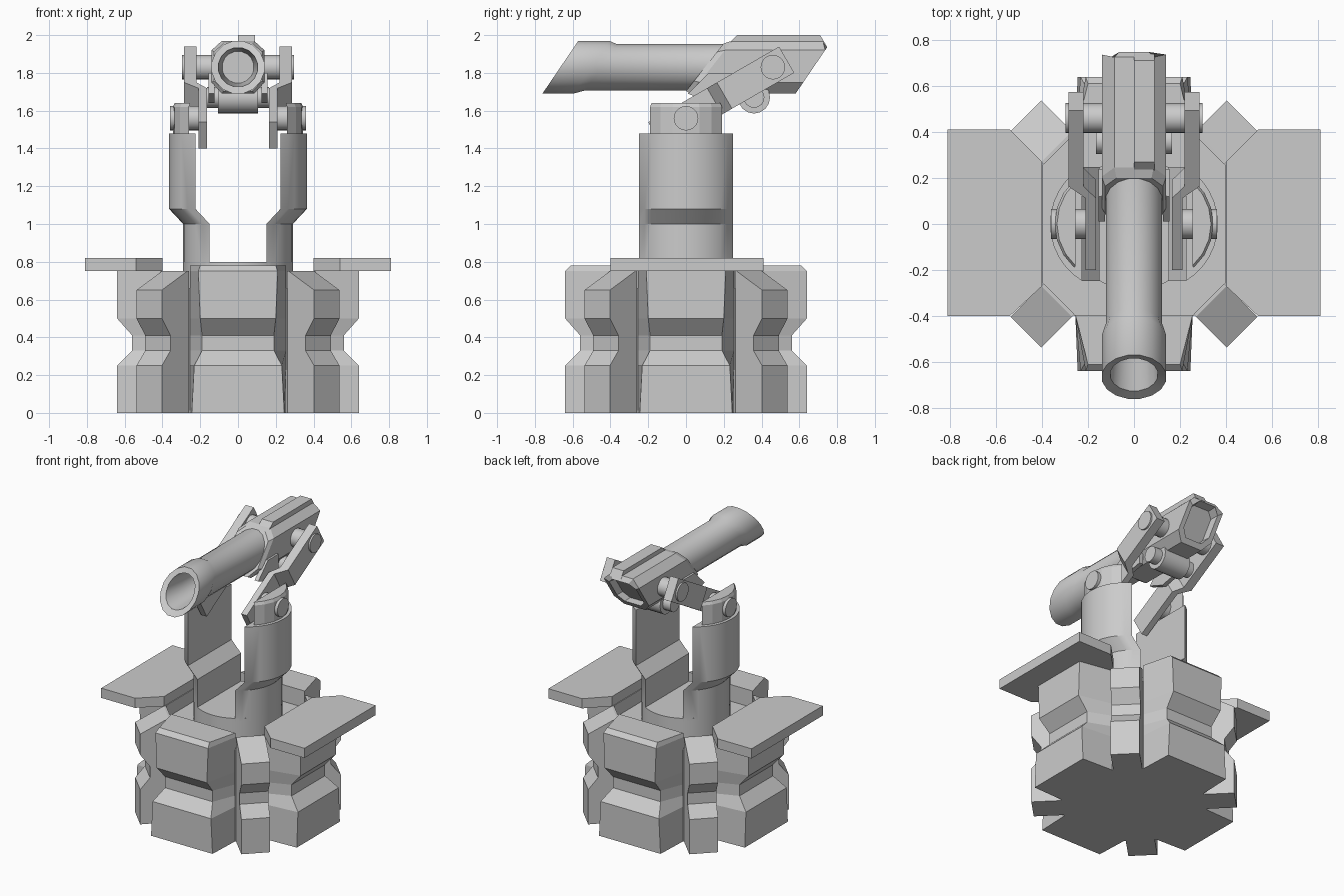
import bpy, bmesh
from math import pi, sin, cos, acos, radians
from mathutils import Vector, Matrix

if "Cube" in bpy.data.objects:
    bpy.data.objects.remove(bpy.data.objects["Cube"])


def loft(name, rings, smooth=False, mat=None):
    """Skin a list of equal-length rings and cap both ends."""
    bm = bmesh.new()
    rows = [[bm.verts.new(p) for p in r] for r in rings]
    n = len(rows[0])
    for a, b in zip(rows, rows[1:]):
        for i in range(n):
            j = (i + 1) % n
            bm.faces.new((a[i], a[j], b[j], b[i]))
    bm.faces.new(rows[0])
    bm.faces.new(rows[-1])
    if mat:
        bm.transform(mat)
    bmesh.ops.recalc_face_normals(bm, faces=bm.faces)
    me = bpy.data.meshes.new(name)
    bm.to_mesh(me)
    bm.free()
    if smooth:
        me.polygons.foreach_set("use_smooth", [True] * len(me.polygons))
        me.set_sharp_from_angle(angle=radians(32))
    ob = bpy.data.objects.new(name, me)
    bpy.context.collection.objects.link(ob)
    return ob


def prism(name, pts, z0, z1, mat=None):
    return loft(name, [[(x, y, z) for x, y in pts] for z in (z0, z1)], mat=mat)


def x_cylinder(name, y, z, r, x0, x1, n=20):
    ring = lambda x: [(x, y + r * cos(2 * pi * i / n), z + r * sin(2 * pi * i / n)) for i in range(n)]
    return loft(name, [ring(x0), ring(x1)], True)


def segment(r, flat, n=12):
    """Circle segment beyond x = flat."""
    a = acos(flat / r)
    return [(r * cos(t), r * sin(t)) for t in (-a + 2 * a * i / n for i in range(n + 1))]


def rot(deg):
    return Matrix.Rotation(radians(deg), 4, 'Z')


FLIP = Matrix.Scale(-1, 4, (1, 0, 0))
SIDES = (("right", Matrix.Identity(4)), ("left", FLIP))

# Base core: octagon filling the middle of the ring
octagon = [(.40, -.26), (.40, .26), (.26, .40), (-.26, .40),
           (-.40, .26), (-.40, -.26), (-.26, -.40), (.26, -.40)]
prism("base_core", octagon, 0, .66)

# Base ring: four wide blocks and four narrow diagonal blocks, waisted in the middle
wide = [(0, .64, .245), (.25, .64, .232), (.33, .56, .19), (.41, .56, .19),
        (.5, .64, .20), (.75, .64, .21)]
narrow = [(0, .665, .095), (.25, .665, .095), (.33, .60, .095), (.41, .60, .095),
          (.5, .665, .095), (.65, .665, .095), (.75, .475, .095)]
for k, side in enumerate(("right", "back", "left", "front")):
    rows = wide + ([(.78, .61, .20)] if k % 2 else [])
    loft("wide_block_" + side,
         [[(.395, -.255, z), (r, -w, z), (r, w, z), (.395, .255, z)] for z, r, w in rows],
         mat=rot(90 * k))
    loft("diagonal_block_%d" % (k + 1),
         [[(.46, -w, z), (r, -w, z), (r, w, z), (.46, w, z)] for z, r, w in narrow],
         mat=rot(90 * k + 45))

# Central turntable drum
n = 32
loft("turntable", [[(.29 * cos(2 * pi * i / n), .29 * sin(2 * pi * i / n), z) for i in range(n)]
                   for z in (.6, .80)], True)

plate = [(.81, -.40), (.81, .41), (.54, .41), (.40, .27), (.40, -.27), (.54, -.40)]
# Dog-legged link outline: (distance along link, x inner, x outer)
link = [(0, .165, .21), (.36, .165, .21), (.42, .22, .285), (.80, .22, .285)]
u = Vector((0, cos(radians(30)), sin(radians(30))))
v = Vector((0, -u.z, u.y)) * .08
origin = Vector((0, -.16, 1.47))

for side, m in SIDES:
    # Side step plates
    prism("side_plate_" + side, plate, .75, .82, m)
    # Upright arms
    arm = segment(.29, .15)
    loft("arm_" + side, [[(x + s, y, z) for x, y in arm]
                         for z, s in ((.78, 0), (1.0, 0), (1.08, .075), (1.48, .075))], True, m)
    # Knuckles on the arms
    kn = segment(.255, .17, 6)
    loft("knuckle_" + side, [[(x * f + .09, y * f, z) for x, y in kn]
                             for z, f in ((1.46, 1), (1.62, 1), (1.64, .96))], mat=m)
    # Tilt links
    rings = []
    for d, xi, xo in link:
        c = origin + u * d
        rings.append([c + v * sy + Vector((x, 0, 0))
                      for sy, x in ((-1, xi), (-1, xo), (1, xo), (1, xi))])
    loft("tilt_link_" + side, rings, mat=m)
    # Pins
    s = 1 if side == "right" else -1
    x_cylinder("lower_pin_" + side, 0, 1.56, .065, s * .19, s * .36)
    x_cylinder("upper_pin_" + side, .46, 1.83, .065, s * .12, s * .297)
    # Cheek plates beside the housing
    loft("cheek_" + side, [[(x, .01, 1.69), (x, .14, 1.64), (x, .24, 1.66), (x, .24, 1.80), (x, .12, 1.80)]
                           for x in (.125, .155)], mat=m)

# Housing: sheared octagonal body with recessed rear
ZC = 1.83
section = [(-.14, -.08), (-.085, -.14), (.085, -.14), (.14, -.08),
           (.14, .09), (.085, .14), (-.085, .14), (-.14, .09)]


def front_y(z):
    return .115 + .79 * (z - ZC)


def rear_y(z):
    return .75 - .68 * (1.94 - z) if z < 1.95 else .725


def housing_ring(scale, f, dy=0):
    return [(x * scale, f(ZC + z * scale) + dy, ZC + z * scale) for x, z in section]


loft("housing", [housing_ring(.9, front_y, -.015), housing_ring(1, front_y, .02), housing_ring(1, rear_y),
                 housing_ring(.76, rear_y), housing_ring(.72, rear_y, -.06)])
# Raised rail on top of the housing
loft("top_rail", [[(x, .22, 1.95), (x, .27, 2.0), (x, .71, 2.0), (x, .74, 1.95)] for x in (0, .09)])
# Roller under the housing
x_cylinder("under_roller", .36, 1.67, .085, -.105, .105, 16)
x_cylinder("under_roller_axle", .36, 1.67, .055, -.165, .165, 16)

# Barrel with flared, slant-cut muzzle and bore: (centre y, radius, shear)
N = 16
barrel = [(.30, .125, 0), (-.45, .125, .68), (-.50, .142, .68), (-.665, .142, .68),
          (-.655, .105, .68), (-.50, .095, .3), (-.35, .085, 0)]
loft("barrel", [[(r * cos(a), y + k * r * sin(a), ZC + r * sin(a))
                 for a in (2 * pi * (i + .5) / N for i in range(N))] for y, r, k in barrel], True)
